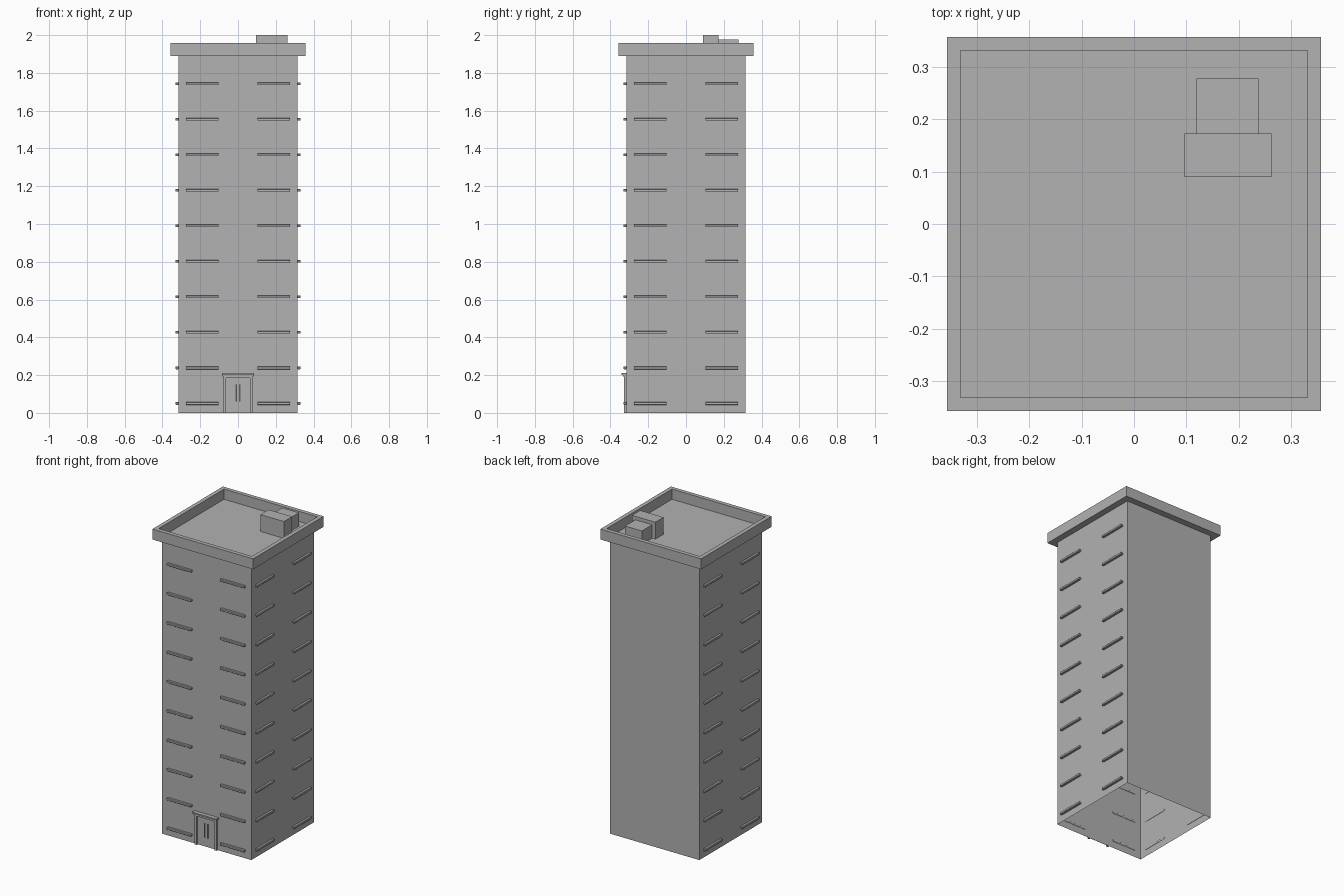
import bpy
import bmesh
from mathutils import Matrix, Vector

if "Cube" in bpy.data.objects:
    bpy.data.objects.remove(bpy.data.objects["Cube"], do_unlink=True)

# One plain concrete colour
GREY = (0.445, 0.445, 0.445, 1.0)
concrete = bpy.data.materials.new("concrete_grey")
concrete.use_nodes = True
concrete.diffuse_color = GREY
concrete.node_tree.nodes["Principled BSDF"].inputs["Base Color"].default_value = GREY


def make_object(name, bm):
    mesh = bpy.data.meshes.new(name)
    bm.to_mesh(mesh)
    bm.free()
    mesh.materials.append(concrete)
    obj = bpy.data.objects.new(name, mesh)
    bpy.context.collection.objects.link(obj)
    return obj


def add_box(bm, low, high):
    low, high = Vector(low), Vector(high)
    matrix = Matrix.Translation((low + high) / 2) @ Matrix.Diagonal((*(high - low), 1))
    return bmesh.ops.create_cube(bm, size=1, matrix=matrix)["verts"]


def box(name, low, high, bevel=0):
    bm = bmesh.new()
    add_box(bm, low, high)
    if bevel:
        bmesh.ops.bevel(bm, geom=bm.edges[:], offset=bevel, segments=1, affect='EDGES')
    return make_object(name, bm)


def face_towards(bm, direction):
    bm.normal_update()
    return max(bm.faces, key=lambda f: f.normal.dot(Vector(direction)))


HALF = 0.316      # half width of the tower
EAVE = 1.89       # height of the wall tops

# Tower walls, open underneath
bm = bmesh.new()
add_box(bm, (-HALF, -HALF, 0), (HALF, HALF, EAVE))
bmesh.ops.delete(bm, geom=[face_towards(bm, (0, 0, -1))], context='FACES')
make_object("tower_walls", bm)

# Overhanging parapet with a sunken roof deck
bm = bmesh.new()
add_box(bm, (-0.357, -0.357, EAVE), (0.357, 0.357, 1.957))
deck = face_towards(bm, (0, 0, 1))
bmesh.ops.inset_region(bm, faces=[deck], thickness=0.037)
bottom = bmesh.ops.extrude_discrete_faces(bm, faces=[deck])["faces"][0]
bmesh.ops.translate(bm, verts=bottom.verts[:], vec=(0, 0, -0.065))
make_object("roof_parapet", bm)

# Roof housings
box("stair_housing", (0.096, 0.09, EAVE), (0.262, 0.173, 2.0))
box("plant_housing", (0.119, 0.173, EAVE), (0.238, 0.278, 1.978))

# Window ledges: two per floor on the front and both sides, none on the back
for name, turn in (("front", 0), ("left", 90), ("right", -90)):
    bm = bmesh.new()
    for floor in range(10):
        z = 0.05 + floor * 0.188
        for x in (-0.189, 0.189):
            add_box(bm, (x - 0.087, -0.331, z - 0.007), (x + 0.087, -HALF + 0.001, z + 0.007))
    bmesh.ops.bevel(bm, geom=bm.edges[:], offset=0.002, segments=1, affect='EDGES')
    bm.transform(Matrix.Rotation(turn * 0.0174532925, 4, 'Z'))
    make_object(name + "_ledges", bm)

# Entrance: frame, double doors, handles and a stepped canopy
for side, s in (("left", 1), ("right", -1)):
    def span(a, b):
        return sorted((s * a, s * b))
    a, b = span(0.064, 0.077)
    box(side + "_door_post", (a, -0.328, 0), (b, -HALF, 0.196))
    a, b = span(0.001, 0.064)
    box(side + "_door_leaf", (a, -0.320, 0.002), (b, -HALF, 0.184))
    a, b = span(0.009, 0.014)
    box(side + "_door_handle", (a, -0.327, 0.06), (b, -0.319, 0.15), 0.001)
box("door_lintel", (-0.064, -0.328, 0.184), (0.064, -HALF, 0.196))
box("canopy_base", (-0.081, -0.333, 0.193), (0.081, -HALF, 0.201))
box("canopy_top", (-0.086, -0.341, 0.201), (0.086, -HALF, 0.21))
